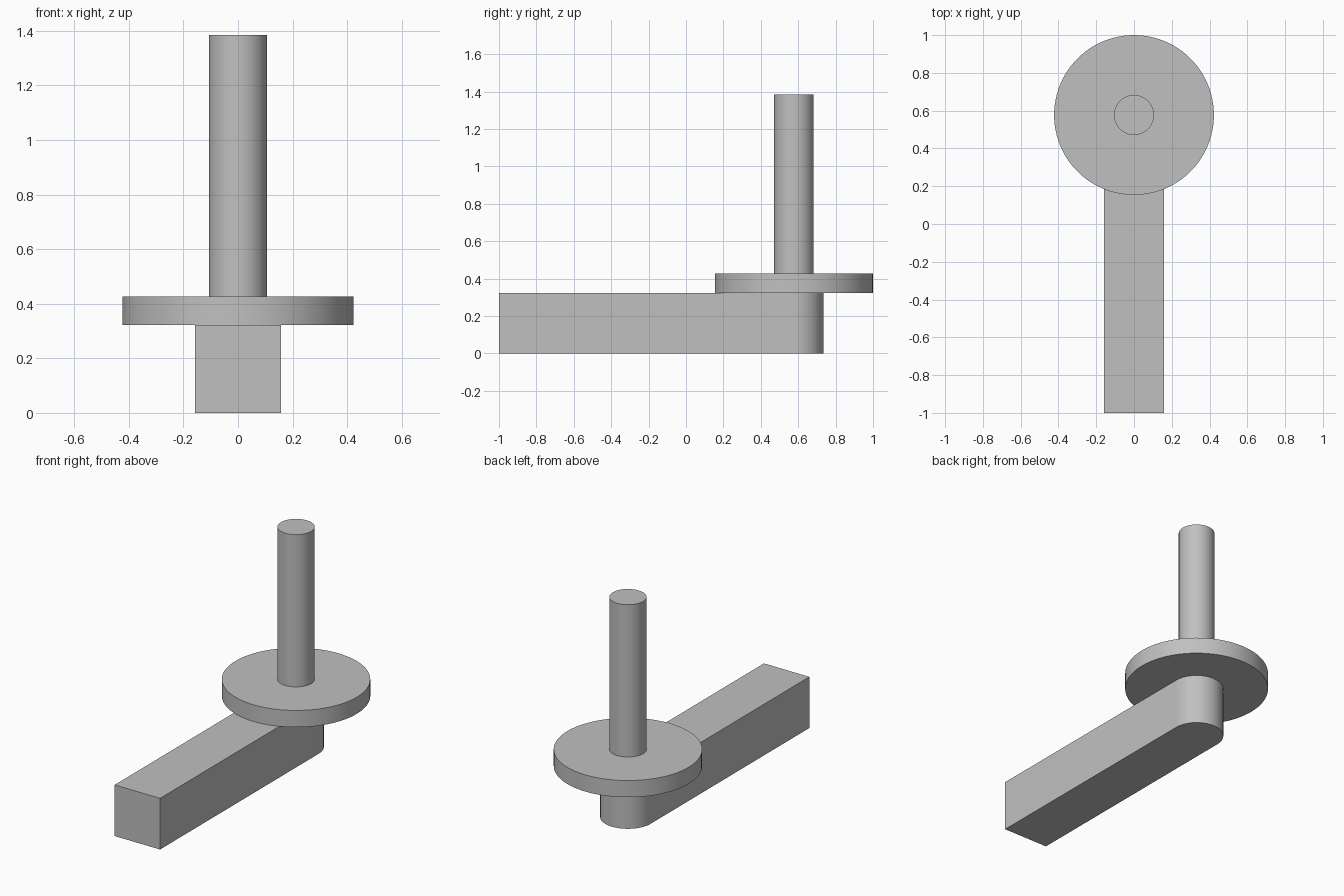
import bpy, bmesh
from math import pi, sin, cos, radians

cube = bpy.data.objects.get("Cube")
if cube:
    bpy.data.objects.remove(cube, do_unlink=True)

PIVOT_Y = 0.577      # shared axis of the disc, pin and rounded arm end
ARM_HALF = 0.158
ARM_TOP, DISC_TOP, PIN_TOP = 0.322, 0.427, 1.385

grey = bpy.data.materials.new("plain grey")
grey.use_nodes = True
colour = (0.53, 0.53, 0.53, 1)
grey.diffuse_color = colour
grey.node_tree.nodes["Principled BSDF"].inputs["Base Color"].default_value = colour


def arc(radius, sweep, steps):
    """Points around the pivot axis, starting at +x."""
    return [(radius * cos(sweep * i / steps), PIVOT_Y + radius * sin(sweep * i / steps))
            for i in range(steps + 1)]


def extrude_outline(name, outline, bottom, top):
    """Solid prism from a counter-clockwise outline."""
    bm = bmesh.new()
    base = bm.faces.new([bm.verts.new((x, y, bottom)) for x, y in outline])
    grown = bmesh.ops.extrude_face_region(bm, geom=[base], use_keep_orig=True)
    for v in grown["geom"]:
        if isinstance(v, bmesh.types.BMVert):
            v.co.z = top
    bmesh.ops.recalc_face_normals(bm, faces=bm.faces)
    mesh = bpy.data.meshes.new(name)
    bm.to_mesh(mesh)
    bm.free()
    mesh.materials.append(grey)
    obj = bpy.data.objects.new(name, mesh)
    bpy.context.collection.objects.link(obj)
    bpy.ops.object.select_all(action="DESELECT")
    obj.select_set(True)
    bpy.context.view_layer.objects.active = obj
    bpy.ops.object.shade_smooth_by_angle(angle=radians(30))
    return obj


# Arm: square front end, half-round back end
arm_outline = [(-ARM_HALF, -1), (ARM_HALF, -1)] + arc(ARM_HALF, pi, 48)
extrude_outline("arm", arm_outline, 0, ARM_TOP)

# Flange disc and upright pin
extrude_outline("disc", arc(0.423, 2 * pi, 96)[:-1], ARM_TOP, DISC_TOP)
extrude_outline("pin", arc(0.106, 2 * pi, 64)[:-1], DISC_TOP, PIN_TOP)
